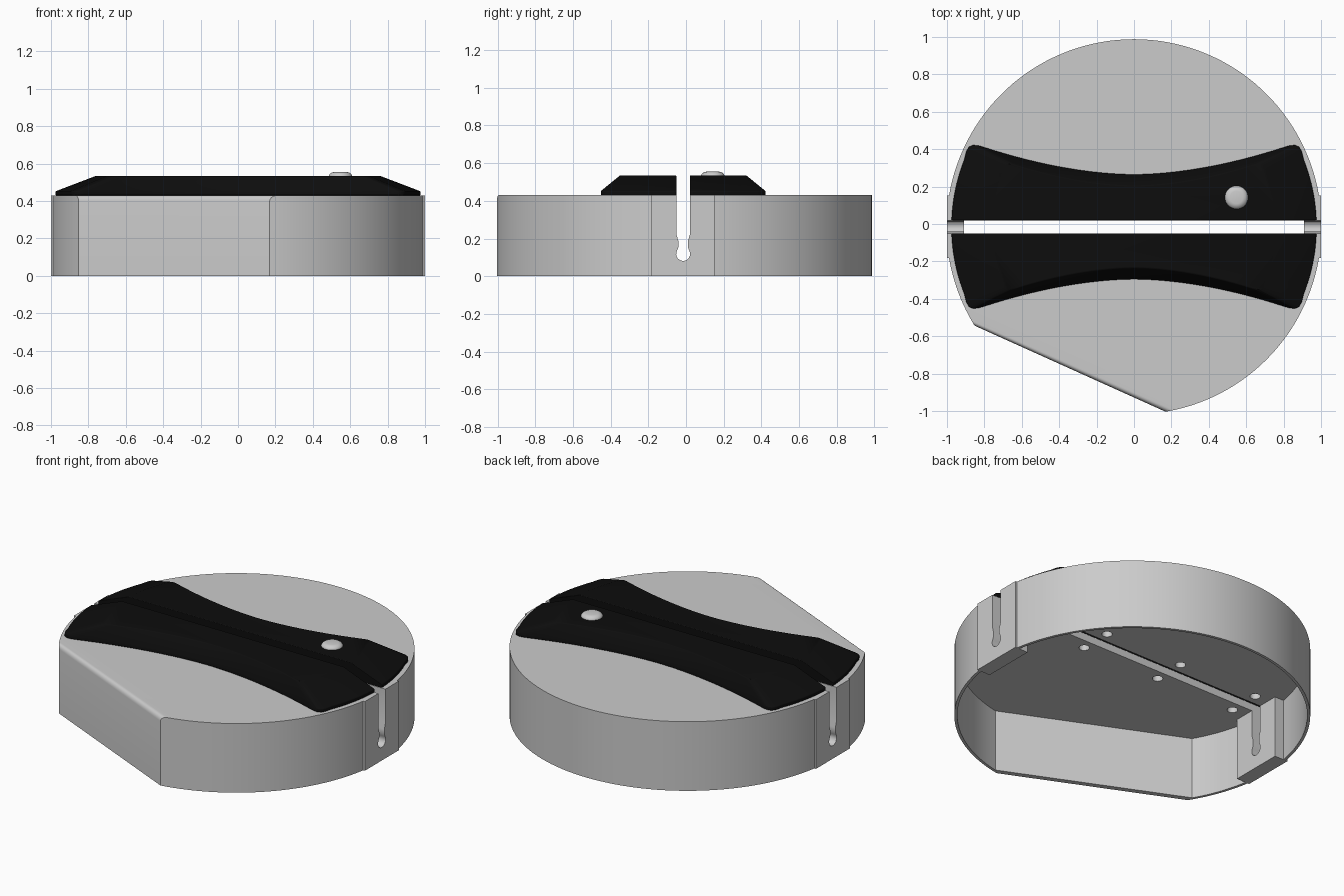
import bpy, bmesh
from math import sin, cos, asin, acos, radians, pi

if "Cube" in bpy.data.objects:
    bpy.data.objects.remove(bpy.data.objects["Cube"])

YC = -0.015          # axis of the slot and of the round body
HB = 0.167           # half width of the end blocks


def loft(name, rings, smooth=30):
    """Closed solid through rings of equal point count (3D points)."""
    bm = bmesh.new()
    vs = [[bm.verts.new(p) for p in r] for r in rings]
    n = len(rings[0])
    for a, b in zip(vs, vs[1:]):
        for i in range(n):
            j = (i + 1) % n
            bm.faces.new((a[i], a[j], b[j], b[i]))
    bm.faces.new(vs[0][::-1])
    bm.faces.new(vs[-1])
    bmesh.ops.recalc_face_normals(bm, faces=bm.faces)
    me = bpy.data.meshes.new(name)
    bm.to_mesh(me)
    bm.free()
    ob = bpy.data.objects.new(name, me)
    bpy.context.collection.objects.link(ob)
    return ob


def activate(ob):
    bpy.ops.object.select_all(action='DESELECT')
    ob.select_set(True)
    bpy.context.view_layer.objects.active = ob


def smooth(ob, angle=30):
    activate(ob)
    bpy.ops.object.shade_smooth_by_angle(angle=radians(angle))


def cut(ob, cutter):
    cutter.hide_render = True
    m = ob.modifiers.new("cut", 'BOOLEAN')
    m.object, m.operation, m.solver = cutter, 'DIFFERENCE', 'EXACT'
    activate(ob)
    bpy.ops.object.modifier_apply(modifier=m.name)
    bpy.data.objects.remove(cutter, do_unlink=True)


def arc(r, a, b, n):
    return [(r * cos(a + (b - a) * i / n), r * sin(a + (b - a) * i / n)) for i in range(n + 1)]


def body_outline(r, bx, flat, hb):
    """Circle with a flat chord and a straight block at each x end."""
    a0, mid, half = asin(hb / r), radians(245.75), acos(flat / r)
    return (arc(r, a0, pi - a0, 64) + [(-bx, hb), (-bx, -hb)]
            + arc(r, pi + a0, mid - half, 12)
            + arc(r, mid + half, 2 * pi - a0, 28) + [(bx, -hb), (bx, hb)])


def at_z(pts, z):
    return [(x, y + YC, z) for x, y in pts]


# Body: round shell, open underneath
outer = body_outline(1.003, 1.0, 0.832, HB)
body = loft("body_shell", [at_z(outer, 0), at_z(outer, 0.43)])

# Rounded top edge along the flat side
bm = bmesh.new()
bm.from_mesh(body.data)
edge = max((e for e in bm.edges if all(v.co.z > 0.4 for v in e.verts)),
           key=lambda e: e.calc_length())
bmesh.ops.bevel(bm, geom=[edge], offset=0.03, segments=5, profile=0.5, affect='EDGES')
bm.to_mesh(body.data)
bm.free()

inner = body_outline(0.986, 0.91, 0.800, HB)
cut(body, loft("cavity_cutter", [at_z(inner, -0.1), at_z(inner, 0.385)]))

# Keyhole slot running the full length
key = [(0.035, 0.6), (0.035, 0.22), (0.025, 0.185), (0.025, 0.155)]
bulb = [(0.037 * cos(t), 0.118 + 0.037 * sin(t))
        for t in [radians(30 - 240 * i / 14) for i in range(15)]]
profile = key + bulb + [(-y, z) for y, z in reversed(key)]
cut(body, loft("slot_cutter", [[(x, y + YC, z) for y, z in profile] for x in (-1.2, 1.2)]))

# Screw holes underneath
for x in (-0.82, -0.27, 0.27, 0.82):
    for y in (-0.1, 0.1):
        hole = [(x + p, y + q) for p, q in arc(0.03, 0, 2 * pi, 20)[:-1]]
        cut(body, loft("hole_cutter", [at_z(hole, 0.3), at_z(hole, 0.425)]))
smooth(body)

# Black grips, one each side of the slot
black = bpy.data.materials.new("black")
black.diffuse_color = (0.004, 0.004, 0.004, 1)
black.use_nodes = True
black.node_tree.nodes["Principled BSDF"].inputs["Base Color"].default_value = black.diffuse_color
half = [(0.8 * i / 14, 0.28 + 0.145 * (i / 14) ** 1.8) for i in range(15)]
half += [(0.83, 0.434), (0.86, 0.437), (0.882, 0.428), (0.896, 0.405)]
half += arc(0.976, radians(21.5), asin(0.035 / 0.976), 10)
grip_outline = half + [(-x, y) for x, y in reversed(half[1:])]
grip_top = [(x * 0.78, 0.035 + (y - 0.035) * 0.75) for x, y in grip_outline]
for name, s in (("back_grip", 1), ("front_grip", -1)):
    lo = [(x, s * y) for x, y in grip_outline]
    hi = [(x, s * y) for x, y in grip_top]
    grip = loft(name, [at_z(lo, 0.43), at_z(lo, 0.452), at_z(hi, 0.534)])
    grip.data.materials.append(black)
    bev = grip.modifiers.new("soft_edges", 'BEVEL')
    bev.width, bev.segments = 0.01, 3
    bev.limit_method, bev.angle_limit = 'ANGLE', radians(50)
    smooth(grip, 40)

# Domed button on the back grip
button = loft("button", [[(0.548 + p, 0.142 + q, z) for p, q in arc(r, 0, 2 * pi, 32)[:-1]]
                         for r, z in ((0.062, 0.50), (0.062, 0.537), (0.056, 0.546),
                                      (0.044, 0.553), (0.034, 0.555))])
smooth(button, 40)
